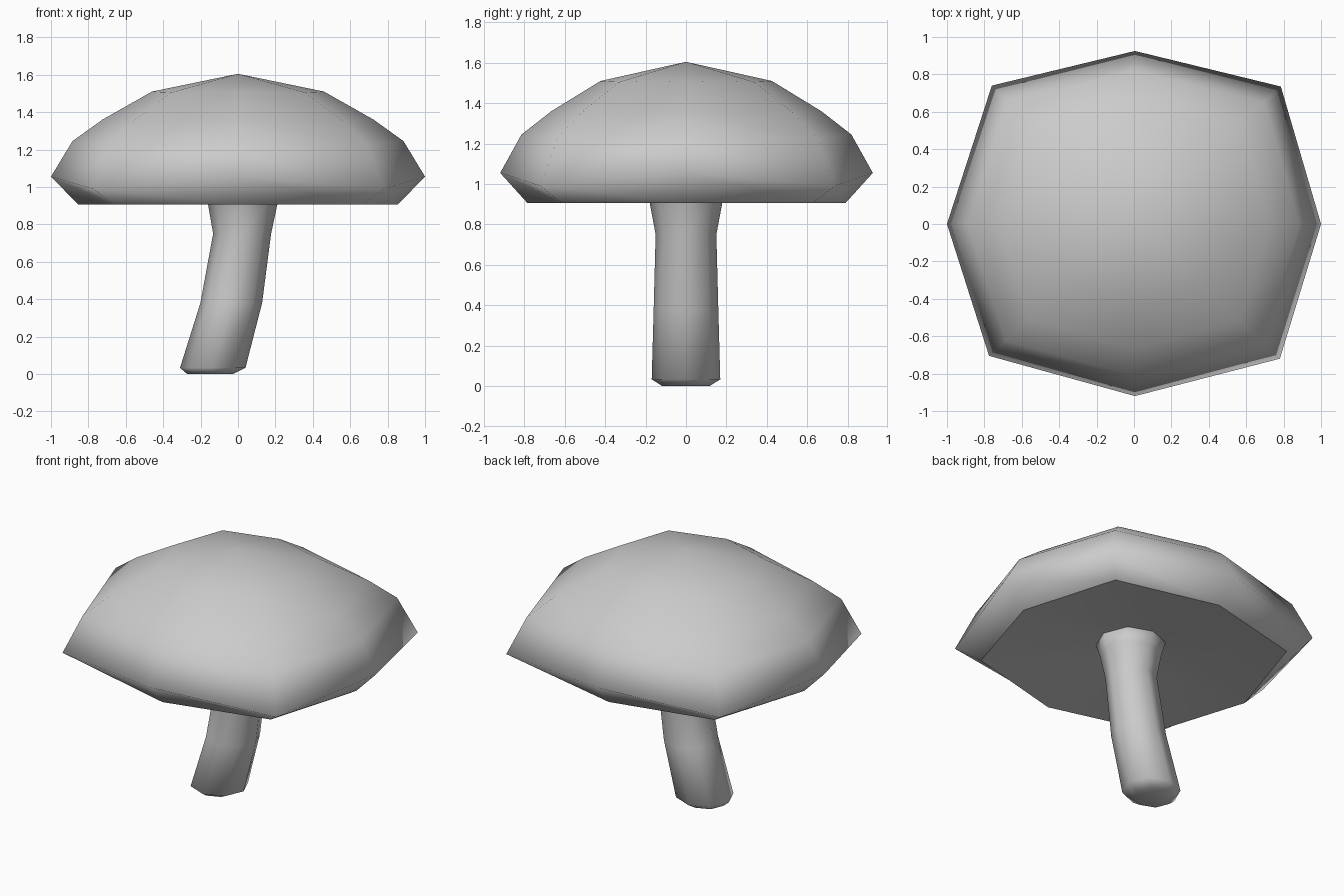
import bpy, bmesh
from math import pi, cos, sin

if "Cube" in bpy.data.objects:
    bpy.data.objects.remove(bpy.data.objects["Cube"])

def loft(name, rings, start, end, sharp_ring=None):
    """Skin 8-point rings into a closed smooth body; start/end are pole points or None for a flat cap."""
    bm = bmesh.new()
    loops = [[bm.verts.new(p) for p in ring] for ring in rings]
    n = len(loops[0])
    for a, b in zip(loops, loops[1:]):
        for i in range(n):
            j = (i + 1) % n
            bm.faces.new((a[i], a[j], b[j], b[i]))
    for loop, pole in ((loops[0], start), (loops[-1], end)):
        if pole is None:
            bm.faces.new(loop)
        else:
            tip = bm.verts.new(pole)
            for i in range(n):
                bm.faces.new((loop[i], loop[(i + 1) % n], tip))
    bmesh.ops.recalc_face_normals(bm, faces=bm.faces)
    for f in bm.faces:
        f.smooth = True
    if sharp_ring is not None:
        loop = loops[sharp_ring]
        for i in range(n):
            bm.edges.get((loop[i], loop[(i + 1) % n])).smooth = False
    mesh = bpy.data.meshes.new(name)
    bm.to_mesh(mesh)
    bm.free()
    obj = bpy.data.objects.new(name, mesh)
    bpy.context.collection.objects.link(obj)
    return obj

# Cap: squarish octagon outline, scaled per ring
outline = [(1, 0), (.785, .735), (.005, .925), (-.76, .74),
           (-1, 0), (-.775, -.705), (.005, -.92), (.78, -.72)]
# radius, height on the axes, height on the diagonals
cap_profile = [(.46, 1.51, 1.505), (.725, 1.36, 1.35), (.885, 1.245, 1.225),
               (1, 1.055, .99), (.855, .907, .905), (.2, .985, .985)]
cap_rings = [[(x * r, y * r, zd if i % 2 else za) for i, (x, y) in enumerate(outline)]
             for r, za, zd in cap_profile]
loft("cap", cap_rings, (0, 0, 1.605), (.02, 0, 1.0), sharp_ring=4)

# Stem: leaning, flared at the top
stem_profile = [(-.15, .122, 0), (-.135, .175, .033), (-.036, .165, .38),
                (.022, .155, .75), (.025, .185, .905), (.025, .215, 1.0)]
stem_rings = [[(cx + r * cos(i * pi / 4), .97 * r * sin(i * pi / 4), z) for i in range(8)]
              for cx, r, z in stem_profile]
loft("stem", stem_rings, None, None)
